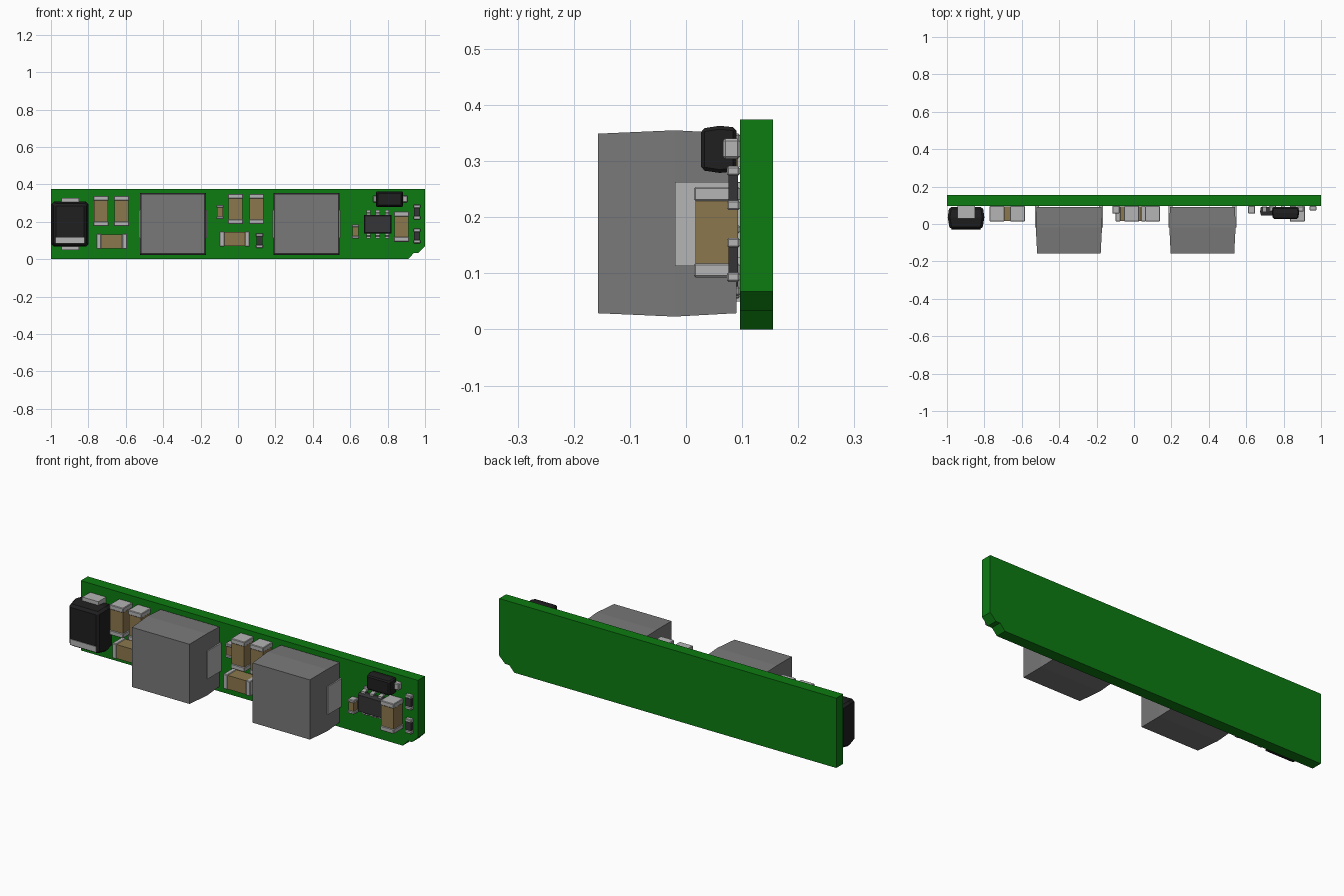
import bpy, bmesh

cube = bpy.data.objects.get("Cube")
if cube:
    bpy.data.objects.remove(cube, do_unlink=True)


def material(name, r, g, b):
    m = bpy.data.materials.new(name)
    m.use_nodes = True
    m.diffuse_color = (r, g, b, 1)
    bsdf = next(n for n in m.node_tree.nodes if n.type == 'BSDF_PRINCIPLED')
    bsdf.inputs["Base Color"].default_value = (r, g, b, 1)
    return m


GREEN = material("board green", 0.004, 0.2, 0.006)
GREY = material("ferrite grey", 0.19, 0.19, 0.19)
SILVER = material("solder silver", 0.46, 0.46, 0.46)
TAN = material("ceramic tan", 0.26, 0.185, 0.075)
BLACK = material("moulded black", 0.014, 0.014, 0.015)
CHARCOAL = material("chip charcoal", 0.035, 0.035, 0.038)
FACE = 0.096  # y of the board's component side


def finish(name, bm, mat, bevel=0, segments=1):
    bmesh.ops.recalc_face_normals(bm, faces=bm.faces)
    me = bpy.data.meshes.new(name)
    bm.to_mesh(me)
    bm.free()
    me.materials.append(mat)
    ob = bpy.data.objects.new(name, me)
    bpy.context.collection.objects.link(ob)
    if bevel:
        mod = ob.modifiers.new("edge bevel", 'BEVEL')
        mod.width, mod.segments = bevel, segments
    return ob


def loft(name, cx, cz, sections, mat, bevel=0):
    """Stack of centred rectangles along y: (y, half width, half height)."""
    bm = bmesh.new()
    rings = [[bm.verts.new((cx + sx * w, y, cz + sz * h))
              for sx, sz in ((-1, -1), (1, -1), (1, 1), (-1, 1))]
             for y, w, h in sections]
    for a, b in zip(rings, rings[1:]):
        for i in range(4):
            j = (i + 1) % 4
            bm.faces.new((a[i], a[j], b[j], b[i]))
    bm.faces.new(rings[0])
    bm.faces.new(rings[-1])
    return finish(name, bm, mat, bevel)


def box(name, x0, x1, y0, y1, z0, z1, mat, bevel=0):
    w, h = (x1 - x0) / 2, (z1 - z0) / 2
    return loft(name, x0 + w, z0 + h, [(y0, w, h), (y1, w, h)], mat, bevel)


def prism(name, pts, axis, lo, hi, mat):
    """Extrude an outline: axis 'y' takes (x, z) points, 'x' takes (y, z)."""
    bm = bmesh.new()
    place = (lambda p, t: (p[0], t, p[1])) if axis == 'y' else (lambda p, t: (t, p[0], p[1]))
    a = [bm.verts.new(place(p, lo)) for p in pts]
    b = [bm.verts.new(place(p, hi)) for p in pts]
    bm.faces.new(a)
    bm.faces.new(b)
    for i in range(len(pts)):
        j = (i + 1) % len(pts)
        bm.faces.new((a[i], a[j], b[j], b[i]))
    return finish(name, bm, mat)


# Circuit board with a notched, chamfered lower corner
prism("circuit_board", [(-1, 0), (0.91, 0), (0.94, 0.033), (0.965, 0.033),
                        (1, 0.068), (1, 0.374), (-1, 0.374)], 'y', FACE, 0.155, GREEN)


# Power inductors with side terminals
for side, cx in (("right", -0.348), ("left", 0.366)):
    loft(side + "_inductor_body", cx, 0.189,
         [(-0.157, 0.170, 0.160), (-0.02, 0.177, 0.166), (0.09, 0.174, 0.160)], GREY)
    for s, end in ((-1, "right"), (1, "left")):
        a, b = sorted((cx + s * 0.16, cx + s * 0.182))
        box(f"{side}_inductor_{end}_terminal", a, b, -0.02, FACE, 0.113, 0.263, SILVER)


# Two-terminal chips: body between end caps that wrap slightly around it
def chip(name, x0, x1, z0, z1, y, cap, mat, vertical=True):
    e = 0.003
    if vertical:
        box(name + "_body", x0 + e, x1 - e, y + e, FACE - e, z0 + cap / 2, z1 - cap / 2, mat)
        box(name + "_lower_cap", x0, x1, y, FACE, z0, z0 + cap, SILVER, 0.003)
        box(name + "_upper_cap", x0, x1, y, FACE, z1 - cap, z1, SILVER, 0.003)
    else:
        box(name + "_body", x0 + cap / 2, x1 - cap / 2, y + e, FACE - e, z0 + e, z1 - e, mat)
        box(name + "_right_cap", x0, x0 + cap, y, FACE, z0, z1, SILVER, 0.003)
        box(name + "_left_cap", x1 - cap, x1, y, FACE, z0, z1, SILVER, 0.003)


for i, (x0, x1, z0, z1, upright) in enumerate([
        (-0.773, -0.692, 0.176, 0.338, True), (-0.663, -0.583, 0.176, 0.338, True),
        (-0.757, -0.594, 0.055, 0.136, False), (-0.053, 0.028, 0.188, 0.349, True),
        (0.059, 0.139, 0.188, 0.349, True), (-0.098, 0.062, 0.067, 0.147, False),
        (0.833, 0.914, 0.093, 0.254, True)], 1):
    chip(f"large_capacitor_{i}", x0, x1, z0, z1, 0.014, 0.025, TAN, upright)

for i, (x, z) in enumerate([(-0.097, 0.252), (0.629, 0.148)], 1):
    chip(f"small_capacitor_{i}", x - 0.019, x + 0.019, z - 0.038, z + 0.038, 0.056, 0.015, TAN)

for i, (x, z) in enumerate([(0.115, 0.099), (0.957, 0.252), (0.957, 0.124)], 1):
    chip(f"resistor_{i}", x - 0.019, x + 0.019, z - 0.039, z + 0.039, 0.073, 0.017, CHARCOAL)


# Large diode: tapered body, cathode band and end terminals
loft("large_diode_body", -0.898, 0.187,
     [(-0.028, 0.087, 0.110), (0.035, 0.098, 0.120), (0.092, 0.09, 0.112)], BLACK, 0.012)
box("large_diode_band", -0.976, -0.820, -0.031, -0.027, 0.085, 0.116, SILVER)
for name, z0, z1 in (("lower", 0.05, 0.09), ("upper", 0.29, 0.326)):
    box(f"large_diode_{name}_terminal", -0.945, -0.85, 0.03, FACE, z0, z1, SILVER)

# Small diode
loft("small_diode_body", 0.81, 0.321,
     [(0.027, 0.067, 0.037), (0.06, 0.073, 0.042), (0.09, 0.069, 0.039)], BLACK, 0.006)
for name, x0, x1 in (("right", 0.722, 0.76), ("left", 0.86, 0.907)):
    box(f"small_diode_{name}_terminal", x0, x1, 0.066, FACE, 0.304, 0.34, SILVER, 0.004)

# Control chip with six gull-wing leads
loft("control_chip_body", 0.747, 0.186,
     [(0.046, 0.068, 0.044), (0.066, 0.073, 0.05), (0.09, 0.069, 0.046)], CHARCOAL)
lead = [(0.063, 0.03), (0.063, 0.06), (0.086, 0.064), (0.086, 0.076),
        (FACE, 0.076), (FACE, 0.057), (0.071, 0.054), (0.071, 0.03)]
for i, x in enumerate((0.697, 0.747, 0.797), 1):
    for s, name in ((-1, "lower"), (1, "upper")):
        prism(f"control_chip_{name}_lead_{i}", [(y, 0.186 + s * d) for y, d in lead],
              'x', x - 0.011, x + 0.011, SILVER)
